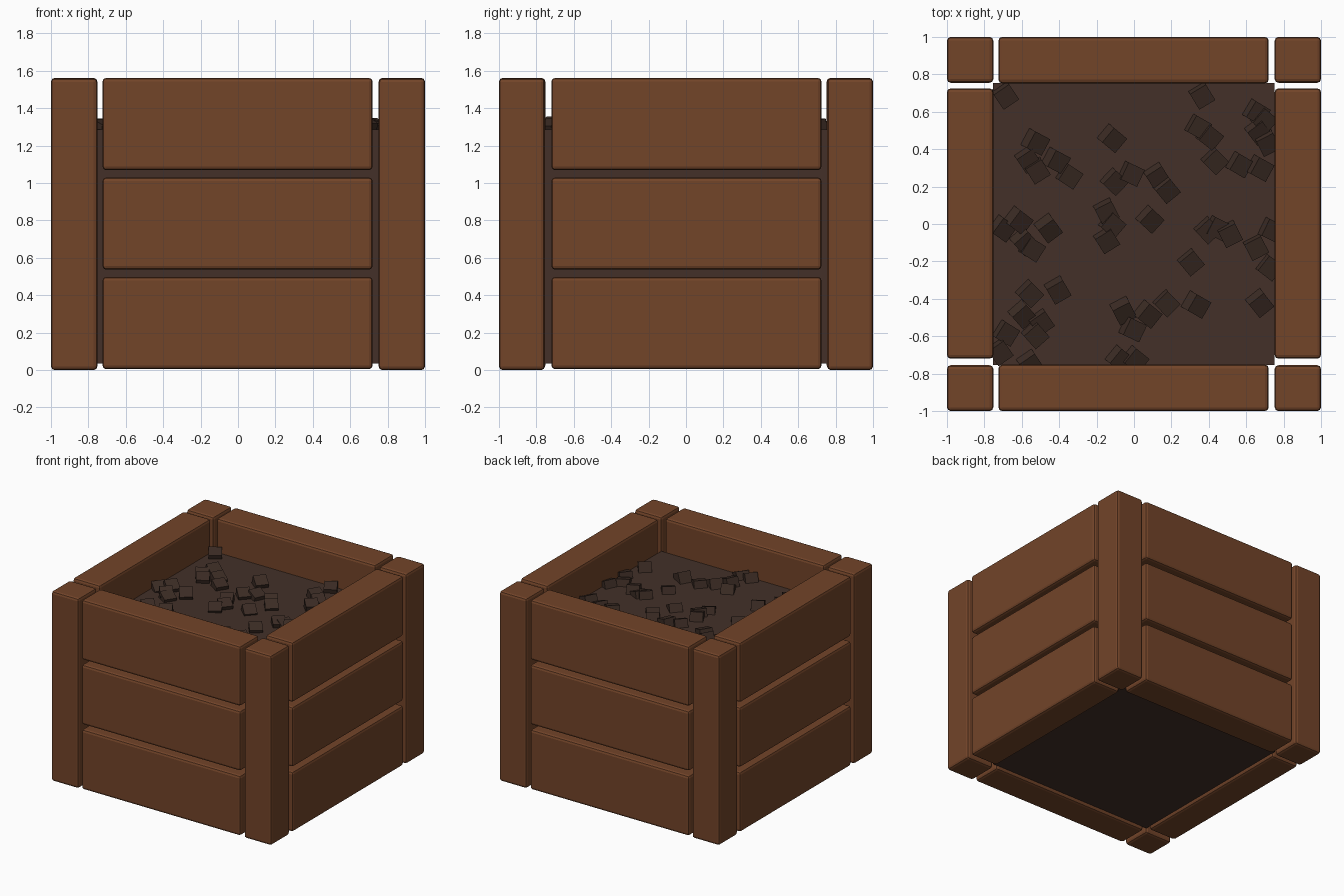
import bpy, random
from math import radians
from mathutils import Matrix, Vector
import bmesh

if "Cube" in bpy.data.objects:
    bpy.data.objects.remove(bpy.data.objects["Cube"])

random.seed(4)


def material(name, rgb):
    m = bpy.data.materials.new(name)
    m.diffuse_color = (*rgb, 1)
    m.use_nodes = True
    m.node_tree.nodes["Principled BSDF"].inputs["Base Color"].default_value = m.diffuse_color
    return m


wood = material("wood", (0.17, 0.058, 0.022))
soil = material("soil", (0.056, 0.030, 0.022))
clod = material("clod", (0.045, 0.025, 0.018))


def box(name, lo, hi, mat, bevel=0.0):
    lo, hi = Vector(lo), Vector(hi)
    bpy.ops.mesh.primitive_cube_add(size=1, location=(lo + hi) / 2)
    ob = bpy.context.object
    ob.name = name
    ob.scale = hi - lo
    bpy.ops.object.transform_apply(location=False, rotation=False, scale=True)
    ob.data.materials.append(mat)
    if bevel:
        mod = ob.modifiers.new("rounded_edges", "BEVEL")
        mod.width = bevel
        mod.segments = 2
    return ob


# Corner posts
for sx, nx in ((-1, "left"), (1, "right")):
    for sy, ny in ((-1, "front"), (1, "back")):
        x, y = sorted((sx, sx * 0.752)), sorted((sy, sy * 0.755))
        box(f"{ny}_{nx}_post", (x[0], y[0], 0), (x[1], y[1], 1.56), wood, 0.02)

# Three planks on each of the four sides
for i in range(3):
    z0 = 0.005 + i * 0.532
    z1 = z0 + 0.493
    for s, nx, ny in ((-1, "left", "front"), (1, "right", "back")):
        a, b = sorted((s, s * 0.752))
        box(f"{ny}_plank_{i + 1}", (-0.725, a, z0), (0.72, b, z1), wood, 0.02)
        box(f"{nx}_plank_{i + 1}", (a, -0.72, z0), (b, 0.725, z1), wood, 0.02)

# Soil block filling the planter
box("soil", (-0.755, -0.755, 0.035), (0.752, 0.755, 1.285), soil)

# Loose clods: tilted cubes half sunk in the soil
SPOTS = [
    (-.69, .69), (.36, .69), (-.53, .44), (-.57, .35), (-.52, .29), (-.42, .34),
    (-.35, .26), (-.12, .46), (.34, .52), (.40, .47), (.43, .34), (.56, .32),
    (.67, .30), (.65, .60), (.69, .56), (.66, .50), (.71, .44), (-.11, .23),
    (-.02, .27), (.12, .26), (.17, .19), (.08, .03), (-.15, .07), (-.12, 0),
    (-.15, -.08), (-.62, .02), (-.71, -.02), (-.46, -.02), (-.59, -.09),
    (-.55, -.13), (.39, -.03), (.44, -.02), (.51, -.05), (.30, -.20),
    (.73, -.03), (.65, -.12), (.72, -.23), (-.56, -.37), (-.41, -.35),
    (-.60, -.48), (-.50, -.52), (-.53, -.59), (-.69, -.58), (-.72, -.68),
    (-.56, -.74), (-.06, -.46), (-.01, -.56), (.07, -.48), (.17, -.42),
    (.33, -.43), (.67, -.42), (-.08, -.72), (0, -.72),
]
bm = bmesh.new()
for x, y in SPOTS:
    turn = Matrix.Rotation(radians(random.uniform(25, 65)), 4, "Z")
    tilt = Matrix.Rotation(radians(random.uniform(15, 30)), 4, "X")
    z = random.uniform(1.275, 1.298)
    bmesh.ops.create_cube(bm, size=0.1,
                          matrix=Matrix.Translation((x, y, z)) @ turn @ tilt)
me = bpy.data.meshes.new("soil_clods")
bm.to_mesh(me)
bm.free()
me.materials.append(clod)
bpy.context.collection.objects.link(bpy.data.objects.new("soil_clods", me))
